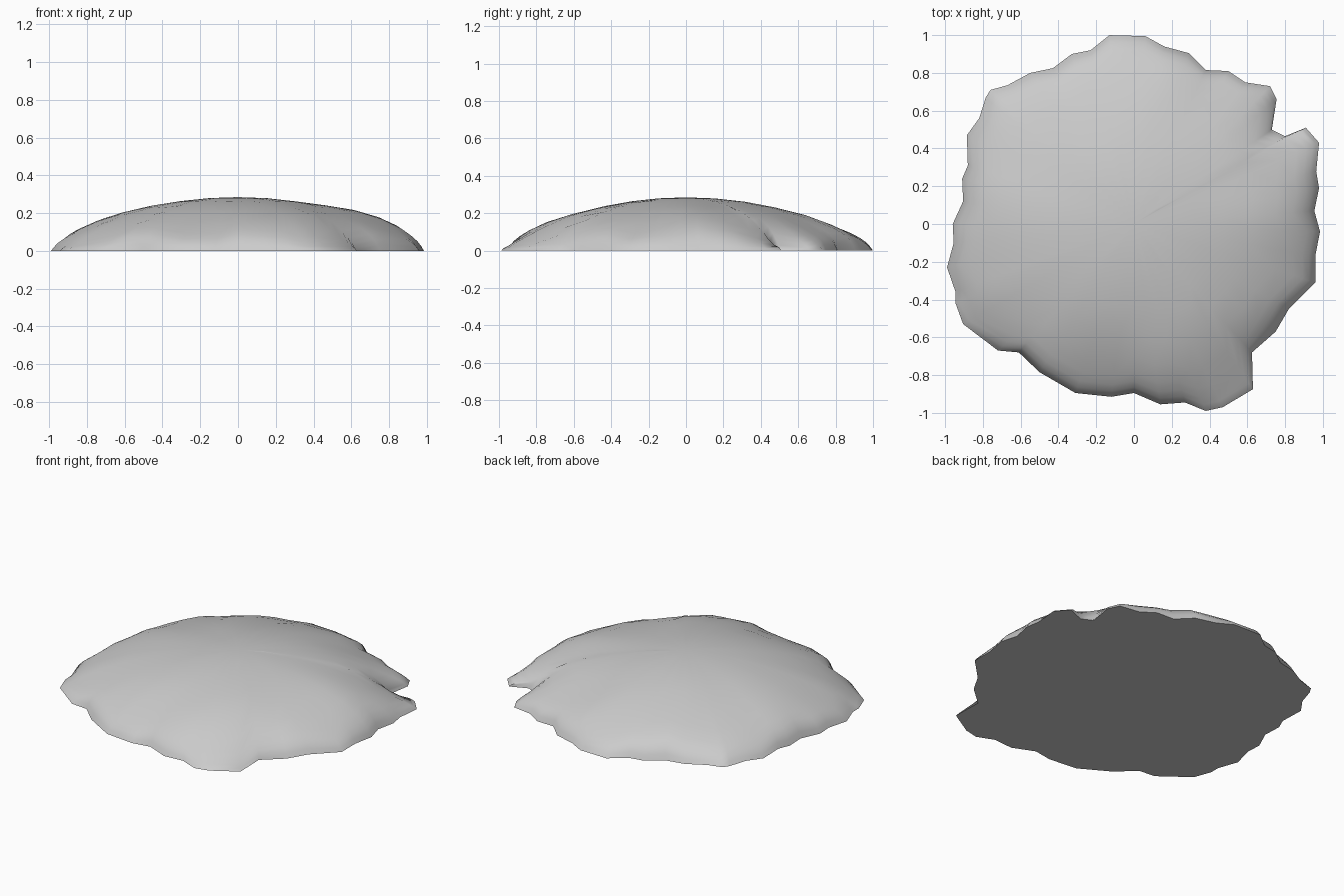
import bpy, bmesh, math
from mathutils import Vector, noise

if "Cube" in bpy.data.objects:
    bpy.data.objects.remove(bpy.data.objects["Cube"])

# Ragged ground outline, counter-clockwise from the right side
OUTLINE = [
    (.985, -.04), (.955, .07), (.98, .19), (.965, .28), (.98, .43), (.91, .51),
    (.80, .465), (.73, .50), (.755, .66), (.72, .73), (.59, .75), (.50, .81),
    (.38, .815), (.29, .905), (.16, .94), (.06, .995), (-.13, 1.0), (-.23, .92),
    (-.33, .90), (-.43, .825), (-.55, .80), (-.67, .735), (-.76, .71),
    (-.785, .67), (-.82, .56), (-.885, .47), (-.88, .31), (-.91, .24),
    (-.905, .12), (-.96, 0), (-.955, -.10), (-.99, -.23), (-.945, -.36),
    (-.945, -.42), (-.905, -.53), (-.72, -.67), (-.61, -.68), (-.50, -.785),
    (-.31, -.895), (-.12, -.915), (0, -.895), (.14, -.955), (.27, -.945),
    (.38, -.99), (.47, -.97), (.63, -.875), (.625, -.68), (.75, -.57),
    (.82, -.45), (.96, -.31), (.96, -.17)]

# Rings: fraction of the way to the rim, and how much of the dome height is kept
RINGS = [(1, 0), (.985, .42), (.965, .72), (.93, .9), (.88, .98),
         (.78, 1), (.64, 1), (.48, 1), (.32, 1), (.16, 1)]

# Local bulges and hollows: x, y, radius, height change
LUMPS = [(.72, .05, .22, .028), (-.65, -.15, .22, .012), (.35, -.6, .2, .012),
         (-.15, -.85, .2, -.035), (.45, .75, .16, -.02), (.78, .50, .12, -.04),
         (.64, -.68, .12, -.04), (-.7, -.6, .14, -.025)]


def height(x, y):
    """Shallow dome with gentle unevenness, bulges and hollows."""
    r2 = x * x + y * y
    z = .285 - .24 * r2
    z += .02 * min(r2, 1) * noise.noise(Vector((x * 4, y * 4, .7)))
    for cx, cy, size, amount in LUMPS:
        z += amount * math.exp(-((x - cx) ** 2 + (y - cy) ** 2) / size ** 2)
    return max(z, .03)


# Mound: concentric rings, closed at the summit and underneath
bm = bmesh.new()
n = len(OUTLINE)
rings = [[bm.verts.new((x * t, y * t, height(x * t, y * t) * keep))
          for x, y in OUTLINE] for t, keep in RINGS]
for low, high in zip(rings, rings[1:]):
    for i in range(n):
        j = (i + 1) % n
        bm.faces.new((low[i], low[j], high[j], high[i]))
summit = bm.verts.new((0, 0, .285))
for i in range(n):
    bm.faces.new((rings[-1][i], rings[-1][(i + 1) % n], summit))
bm.faces.new(rings[0][::-1])
bmesh.ops.recalc_face_normals(bm, faces=bm.faces)

mesh = bpy.data.meshes.new("mound")
bm.to_mesh(mesh)
bm.free()
mound = bpy.data.objects.new("mound", mesh)
bpy.context.collection.objects.link(mound)
bpy.context.view_layer.objects.active = mound
mound.select_set(True)
bpy.ops.object.shade_smooth_by_angle(angle=math.radians(60))
